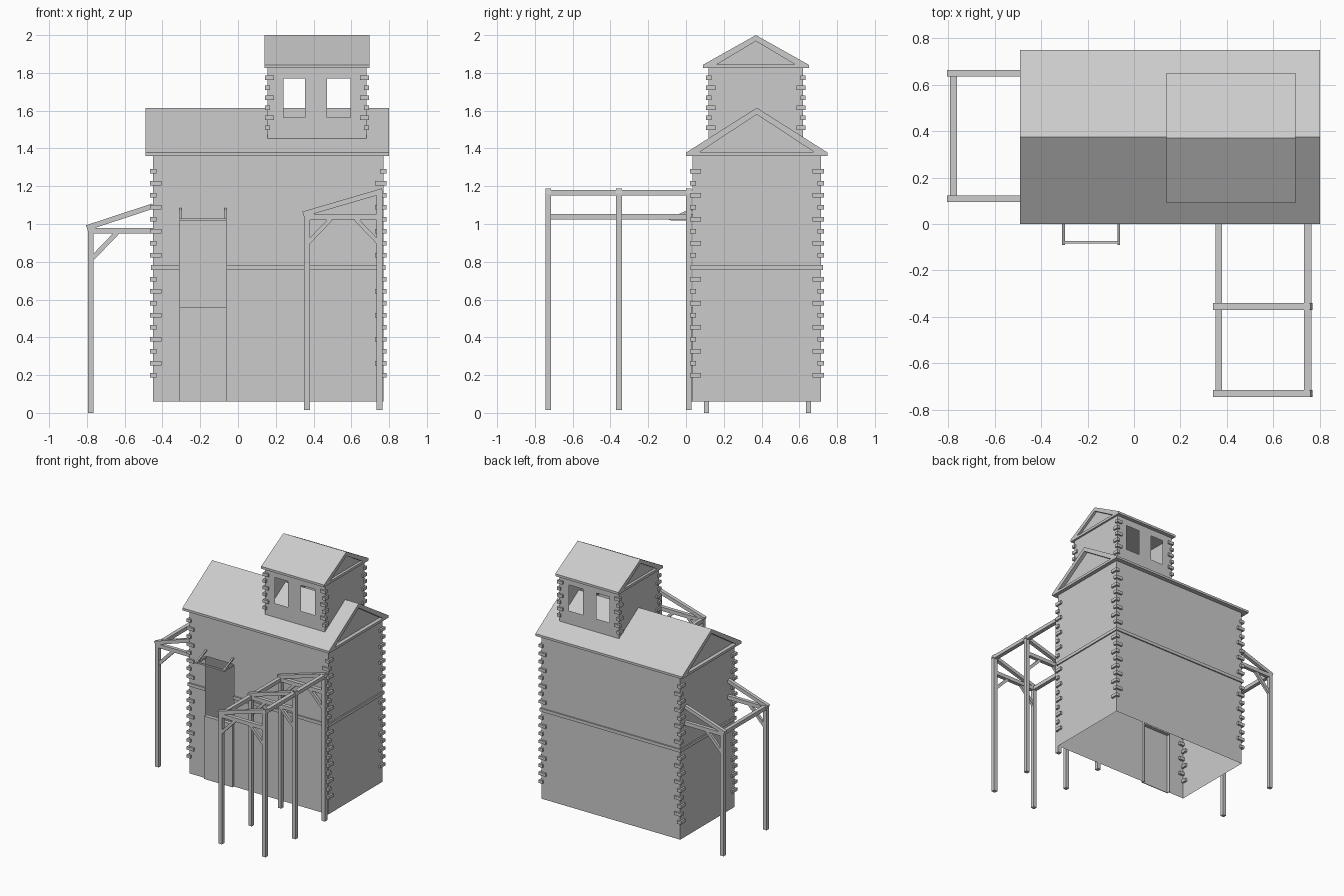
import bpy, bmesh
from mathutils import Vector

if "Cube" in bpy.data.objects:
    bpy.data.objects.remove(bpy.data.objects["Cube"])


def make(name, bm):
    bmesh.ops.recalc_face_normals(bm, faces=bm.faces)
    me = bpy.data.meshes.new(name)
    bm.to_mesh(me)
    bm.free()
    ob = bpy.data.objects.new(name, me)
    bpy.context.collection.objects.link(ob)
    return ob


def add_box(bm, x0, x1, y0, y1, z0, z1):
    vs = bmesh.ops.create_cube(bm, size=1)["verts"]
    for v in vs:
        v.co = Vector((x0 if v.co.x < 0 else x1, y0 if v.co.y < 0 else y1, z0 if v.co.z < 0 else z1))


def boxes(name, dims):
    bm = bmesh.new()
    for d in dims:
        add_box(bm, *d)
    return make(name, bm)


def add_prism(bm, pts, a, b, axis):
    """Extrude a profile along x (points are y,z) or along y (points are x,z)."""
    def at(p, t):
        return (t, p[0], p[1]) if axis == "x" else (p[0], t, p[1])
    lo = [bm.verts.new(at(p, a)) for p in pts]
    hi = [bm.verts.new(at(p, b)) for p in pts]
    bm.faces.new(lo)
    bm.faces.new(hi[::-1])
    for i in range(len(pts)):
        j = (i + 1) % len(pts)
        bm.faces.new((lo[i], hi[i], hi[j], lo[j]))


def add_strut(bm, p, q, w, y0, y1):
    """Sloping bar in the xz plane, between y0 and y1."""
    p, q = Vector(p), Vector(q)
    d = (q - p).normalized()
    n = Vector((-d.y, d.x)) * w / 2
    add_prism(bm, [p + n, q + n, q - n, p - n], y0, y1, "y")


def walls(name, x0, x1, y0, y1, z0, z1, front, back):
    """Open shell; front and back are (xs, zs, hole cells)."""
    bm = bmesh.new()
    for y, (xs, zs, holes) in ((y0, front), (y1, back)):
        g = {(i, k): bm.verts.new((x, y, z)) for i, x in enumerate(xs) for k, z in enumerate(zs)}
        for i in range(len(xs) - 1):
            for k in range(len(zs) - 1):
                if (i, k) not in holes:
                    q = [g[i, k], g[i + 1, k], g[i + 1, k + 1], g[i, k + 1]]
                    bm.faces.new(q if y == y0 else q[::-1])
    for x in (x0, x1):
        c = [(x, y0, z0), (x, y1, z0), (x, y1, z1), (x, y0, z1)]
        bm.faces.new([bm.verts.new(p) for p in (c if x == x1 else c[::-1])])
    me = bpy.data.meshes.new(name)
    bm.to_mesh(me)
    bm.free()
    bpy.context.collection.objects.link(bpy.data.objects.new(name, me))


def roof(name, x0, x1, y0, y1, ze, zp, t, board, over):
    yc = (y0 + y1) / 2
    bm = bmesh.new()
    # sloping covering, tie beams, recessed gable panels
    add_prism(bm, [(y0, ze), (y0, ze + t), (yc, zp), (y1, ze + t), (y1, ze),
                   (y1 - 0.04, ze), (yc, zp - board), (y0 + 0.04, ze)], x0, x1, "x")
    for a in (x0, x1 - over):
        add_box(bm, a, a + over, y0 + 0.04, y1 - 0.04, ze, ze + 0.02)
    add_prism(bm, [(y0 + 0.03, ze), (yc, zp - board + 0.005), (y1 - 0.03, ze)],
              x0 + over, x1 - over, "x")
    make(name, bm)


def quoins(name, x0, x1, y0, y1, heights, long, short, out):
    bm = bmesh.new()
    for cx, sx in ((x0, 1), (x1, -1)):
        for cy, sy in ((y0, 1), (y1, -1)):
            for i, z in enumerate(heights):
                lx, ly = (long, short) if i % 2 else (short, long)
                xa, xb = sorted((cx - sx * out, cx + sx * lx))
                ya, yb = sorted((cy - sy * out, cy + sy * ly))
                add_box(bm, xa, xb, ya, yb, z - 0.012, z + 0.012)
    make(name, bm)


# main body
X0, X1, Y0, Y1 = -0.45, 0.77, 0.035, 0.715
walls("main_walls", X0, X1, Y0, Y1, 0.06, 1.36,
      ([X0, -0.31, -0.06, X1], [0.06, 1.03, 1.36], {(1, 0)}),
      ([X0, X1], [0.06, 1.36], set()))
roof("main_roof", -0.49, 0.80, 0.0, 0.75, 1.36, 1.615, 0.018, 0.035, 0.03)
quoins("main_corner_blocks", X0, X1, Y0, Y1,
       [0.2 + 0.0635 * i for i in range(18) if i != 9], 0.045, 0.018, 0.015)

# band around the middle, broken at the doorway
o, b0, b1 = 0.01, 0.757, 0.782
boxes("middle_band", [
    (X0 - o, -0.31, Y0 - o, Y0, b0, b1), (-0.06, X1 + o, Y0 - o, Y0, b0, b1),
    (X0 - o, X1 + o, Y1, Y1 + o, b0, b1),
    (X0 - o, X0, Y0, Y1, b0, b1), (X1, X1 + o, Y0, Y1, b0, b1)])

# lower door, hollow at the back
boxes("lower_door", [
    (-0.31, -0.06, 0.018, 0.024, 0.06, 0.56), (-0.31, -0.06, 0.024, 0.05, 0.552, 0.56),
    (-0.31, -0.304, 0.024, 0.05, 0.06, 0.552), (-0.066, -0.06, 0.024, 0.05, 0.06, 0.552)])

# small frame over the doorway
bm = bmesh.new()
add_box(bm, -0.31, -0.06, -0.083, -0.073, 1.018, 1.03)
for x in (-0.31, -0.072):
    add_box(bm, x, x + 0.012, -0.073, Y0, 1.018, 1.03)
    add_prism(bm, [(-0.09, 1.02), (-0.09, 1.03), (Y0, 1.085), (Y0, 1.073)], x, x + 0.012, "x")
make("doorway_frame", bm)

# tower
tx = [0.155, 0.24, 0.355, 0.47, 0.595, 0.68]
tz = [1.44, 1.565, 1.77, 1.83]
side = (tx, tz, {(1, 1), (3, 1)})
walls("tower_walls", tx[0], tx[-1], 0.12, 0.62, 1.44, 1.83, side, side)
roof("tower_roof", 0.14, 0.695, 0.09, 0.65, 1.825, 2.0, 0.018, 0.032, 0.02)
quoins("tower_corner_blocks", tx[0], tx[-1], 0.12, 0.62,
       [1.51 + 0.053 * i for i in range(6)], 0.035, 0.014, 0.013)

# left lean-to frame
bm = bmesh.new()
for y in (0.095, 0.635):
    add_box(bm, -0.795, -0.765, y, y + 0.028, 0, 0.97)
    add_box(bm, -0.765, X0, y, y + 0.028, 0.95, 0.98)
    add_strut(bm, (-0.80, 0.98), (X0, 1.095), 0.028, y, y + 0.028)
    add_strut(bm, (-0.77, 0.82), (-0.64, 0.955), 0.025, y + 0.004, y + 0.024)
add_box(bm, -0.792, -0.762, 0.095, 0.663, 0.957, 0.987)
make("left_lean_to", bm)

# right lean-to frame
bm = bmesh.new()
for y in (-0.745, -0.37, 0.0):
    add_box(bm, 0.35, 0.38, y, y + 0.03, 0.015, 1.05)
    add_box(bm, 0.733, 0.765, y, y + 0.03, 0.015, 1.175)
    add_box(bm, 0.36, 0.74, y, y + 0.03, 1.022, 1.052)
    add_strut(bm, (0.345, 1.052), (0.765, 1.175), 0.028, y, y + 0.03)
    add_strut(bm, (0.37, 0.9), (0.49, 1.025), 0.022, y + 0.004, y + 0.026)
    add_strut(bm, (0.745, 0.9), (0.625, 1.025), 0.022, y + 0.004, y + 0.026)
add_box(bm, 0.35, 0.38, -0.745, Y0, 1.024, 1.054)
add_box(bm, 0.733, 0.765, -0.745, Y0, 1.152, 1.18)
make("right_lean_to", bm)
